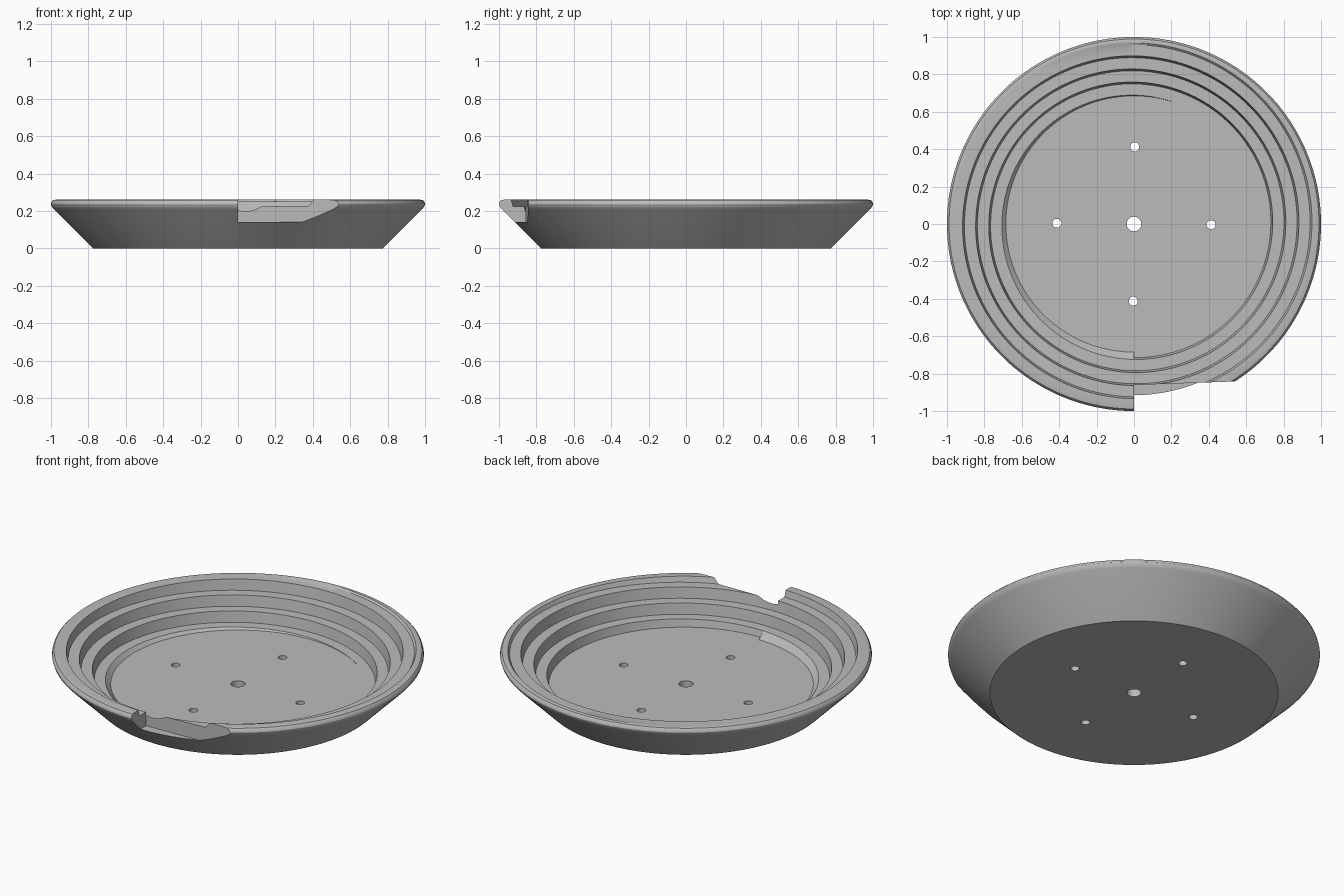
import bpy, bmesh, math

if "Cube" in bpy.data.objects:
    bpy.data.objects.remove(bpy.data.objects["Cube"])

STEPS = 180
FLOOR, TOP = 0.06, 0.26
R_FLOOR, R_RIM = 0.685, 0.975
PITCH_R, PITCH_Z = 0.07, 0.0625

grey = bpy.data.materials.new("plain_grey")
grey.diffuse_color = (0.5, 0.5, 0.5, 1)
grey.use_nodes = True
grey.node_tree.nodes["Principled BSDF"].inputs["Base Color"].default_value = grey.diffuse_color


def make_object(name, bm):
    bmesh.ops.recalc_face_normals(bm, faces=bm.faces[:])
    mesh = bpy.data.meshes.new(name)
    bm.to_mesh(mesh)
    bm.free()
    mesh.materials.append(grey)
    obj = bpy.data.objects.new(name, mesh)
    bpy.context.collection.objects.link(obj)
    return obj


def ledge_z(k, t):
    return min(TOP, max(FLOOR, TOP + PITCH_Z * (k - 2.6 + t)))


def section(t):
    """Bowl cross-section (radius, height) after t of a turn from the front."""
    pts = [(0.775, 0), (0.985, 0.21), (0.996, 0.223), (1.0, 0.236),
           (0.997, 0.248), (0.989, 0.257), (R_RIM, TOP)]
    for k in range(3, -2, -1):
        r = 0.72 + PITCH_R * (k + t)
        low = R_FLOOR if k == -1 else r - 0.006
        clamp = lambda v: min(R_RIM, max(R_FLOOR, v))
        pts += [(clamp(r + 0.004), ledge_z(k, t)),
                (clamp(low), ledge_z(k - 1, t))]
    return pts


# Bowl with a spiral track climbing the inside
bm = bmesh.new()
columns = []
for i in range(STEPS + 1):
    a = -math.pi / 2 + 2 * math.pi * i / STEPS
    columns.append([bm.verts.new((r * math.cos(a), r * math.sin(a), z))
                    for r, z in section(i / STEPS)])
for c0, c1 in zip(columns, columns[1:]):
    for j in range(len(c0) - 1):
        bm.faces.new((c0[j], c1[j], c1[j + 1], c0[j + 1]))
bm.faces.new([c[0] for c in columns[:-1]])
bm.faces.new([c[-1] for c in columns[:-1]])
bmesh.ops.remove_doubles(bm, verts=bm.verts[:], dist=1e-4)
# Close the small step where the track starts
bmesh.ops.holes_fill(bm, edges=[e for e in bm.edges if e.is_boundary], sides=0)
bowl = make_object("spiral_track_bowl", bm)


def cut(name, outline, z0, z1):
    """Subtract an upright prism from the bowl."""
    bm = bmesh.new()
    face = bm.faces.new([bm.verts.new((x, y, z0)) for x, y in outline])
    top = bmesh.ops.extrude_face_region(bm, geom=[face])["geom"]
    bmesh.ops.translate(bm, vec=(0, 0, z1 - z0),
                        verts=[v for v in top if isinstance(v, bmesh.types.BMVert)])
    cutter = make_object(name, bm)
    cutter.hide_render = True
    mod = bowl.modifiers.new(name, "BOOLEAN")
    mod.operation, mod.solver, mod.object = "DIFFERENCE", "EXACT", cutter
    bpy.context.view_layer.objects.active = bowl
    bpy.ops.object.modifier_apply(modifier=name)
    bpy.data.objects.remove(cutter)


def circle(x, y, r, n=32):
    return [(x + r * math.cos(2 * math.pi * i / n),
             y + r * math.sin(2 * math.pi * i / n)) for i in range(n)]


# Exit notch in the front rim
cut("exit_notch", [(0, -0.861), (0, -1.1), (0.7, -1.1), (0.7, -0.834), (0.53, -0.842)], 0.14, 0.4)

# Centre bolt hole and four small mounting holes
cut("centre_hole", circle(0, 0, 0.039), -0.1, 0.1)
for i in range(4):
    a = math.pi / 2 * i - 0.01
    cut("mounting_hole", circle(0.412 * math.cos(a), 0.412 * math.sin(a), 0.024), -0.1, 0.1)

bpy.ops.object.select_all(action="DESELECT")
bowl.select_set(True)
bpy.context.view_layer.objects.active = bowl
bpy.ops.object.shade_smooth_by_angle(angle=math.radians(30))
